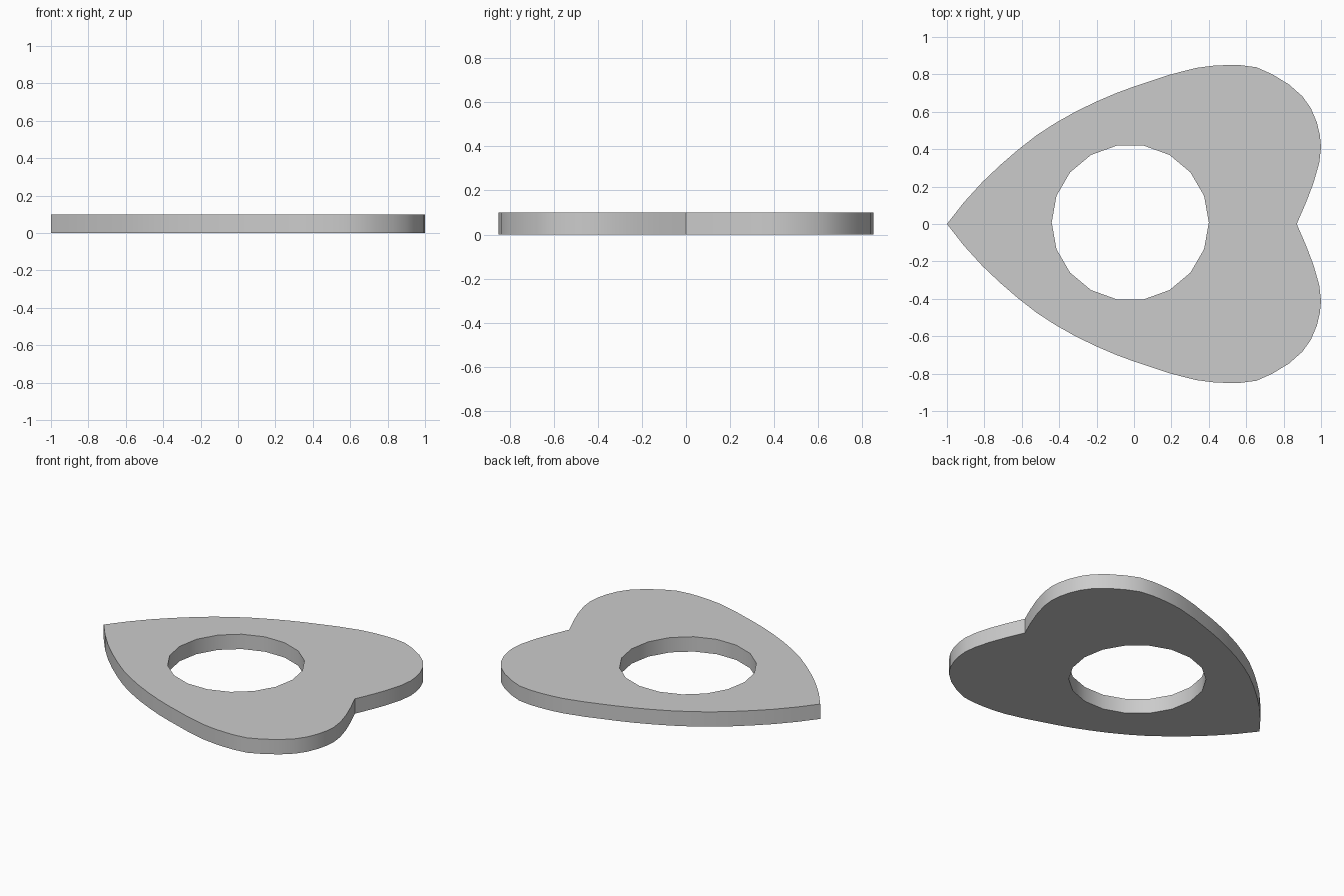
import bpy, bmesh, math

if "Cube" in bpy.data.objects:
    bpy.data.objects.remove(bpy.data.objects["Cube"])

THICK = 0.1

# Upper half of the heart outline, from the tip to the notch
half = [(-1, 0), (-0.91, 0.115), (-0.81, 0.225), (-0.715, 0.315), (-0.62, 0.397),
        (-0.52, 0.475), (-0.42, 0.54), (-0.31, 0.602), (-0.2, 0.655), (-0.1, 0.698),
        (0, 0.735), (0.19, 0.798), (0.33, 0.834), (0.42, 0.846), (0.5, 0.85),
        (0.57, 0.849), (0.655, 0.838), (0.74, 0.8), (0.83, 0.745), (0.9, 0.683),
        (0.945, 0.62), (0.977, 0.545), (0.994, 0.475), (1, 0.41), (0.99, 0.325),
        (0.96, 0.22), (0.92, 0.115), (0.87, 0)]
outline = half + [(x, -y) for x, y in half[-2:0:-1]]

# 18-sided round opening
hole = [(-0.02 + 0.42 * math.cos(math.radians(20 * i)),
         0.008 + 0.417 * math.sin(math.radians(20 * i))) for i in range(18)]

# Filled flat curve with thickness
curve = bpy.data.curves.new("heart_plate", 'CURVE')
curve.dimensions = '2D'
curve.fill_mode = 'BOTH'
curve.extrude = THICK / 2
for loop in (outline, hole):
    spline = curve.splines.new('POLY')
    spline.points.add(len(loop) - 1)
    for p, (x, y) in zip(spline.points, loop):
        p.co = (x, y, 0, 1)
    spline.use_cyclic_u = True
plate = bpy.data.objects.new("heart_plate", curve)
bpy.context.collection.objects.link(plate)
bpy.context.view_layer.objects.active = plate
plate.select_set(True)
bpy.ops.object.convert(target='MESH')
plate = bpy.context.object

# Weld caps to walls and stand the plate on the ground
bm = bmesh.new()
bm.from_mesh(plate.data)
bmesh.ops.remove_doubles(bm, verts=bm.verts, dist=0.0005)
bmesh.ops.translate(bm, verts=bm.verts, vec=(0, 0, THICK / 2))
bmesh.ops.recalc_face_normals(bm, faces=bm.faces)
bm.to_mesh(plate.data)
bm.free()
bpy.ops.object.shade_smooth_by_angle(angle=math.radians(30))
